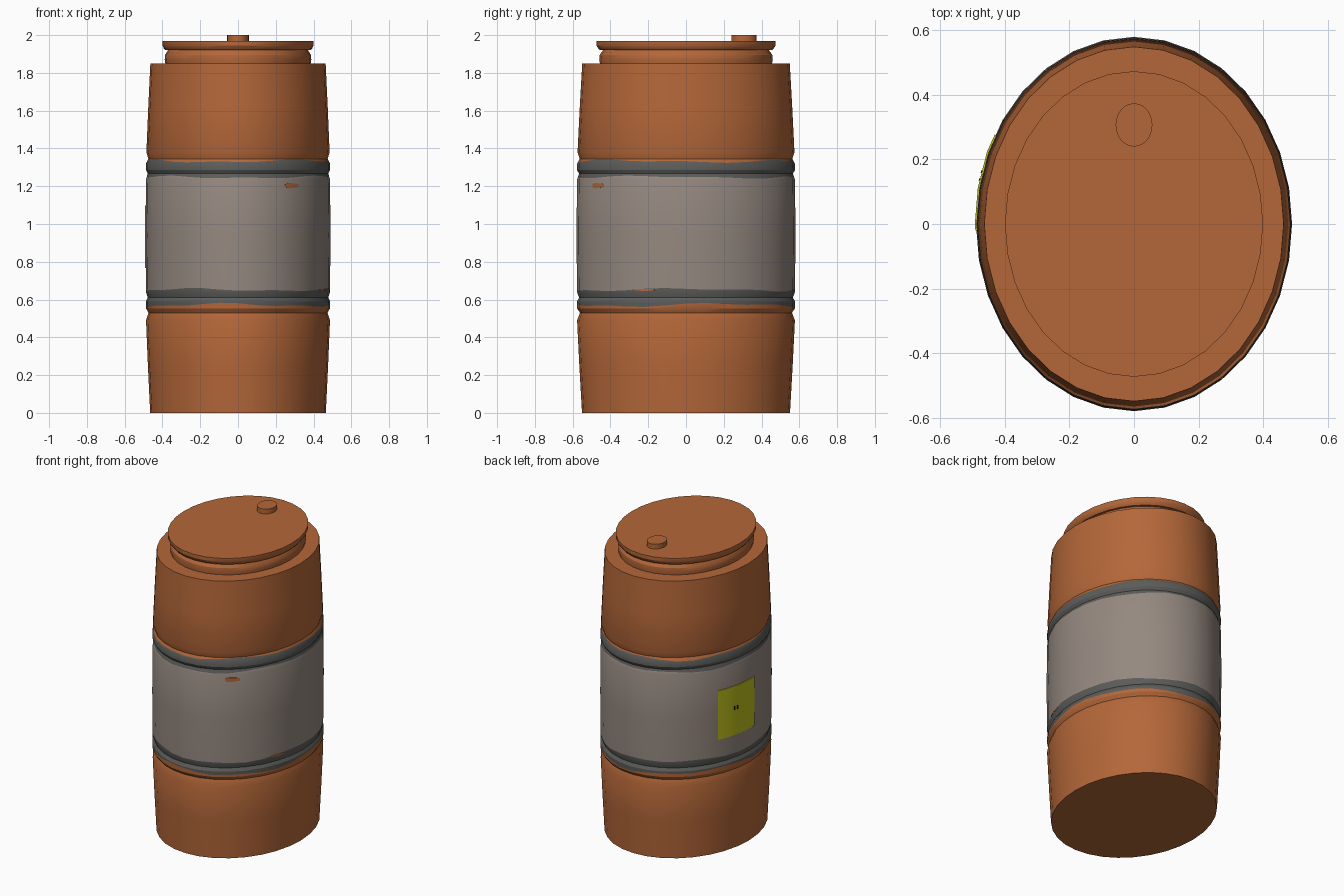
import bpy, bmesh, math

if "Cube" in bpy.data.objects:
    bpy.data.objects.remove(bpy.data.objects["Cube"])

SIDES = 32
RATIO = 1.184          # depth / width of the oval section
STEP = 2 * math.pi / SIDES


def material(name, rgb):
    lin = [((c / 255 + 0.055) / 1.055) ** 2.4 for c in rgb]
    m = bpy.data.materials.new(name)
    m.diffuse_color = (*lin, 1)
    m.use_nodes = True
    m.node_tree.nodes["Principled BSDF"].inputs["Base Color"].default_value = m.diffuse_color
    return m


orange = material("rust_orange", (180, 103, 57))
grey = material("warm_grey", (149, 137, 128))
dark = material("dark_grey", (92, 92, 90))
yellow = material("label_yellow", (190, 190, 30))
black = material("mark_black", (35, 35, 25))

# Barrel silhouette: height, half width
PROFILE = [(0, .465), (.25, .477), (.49, .487), (.53, .474), (.553, .487),
           (.59, .488), (.61, .478), (.64, .487), (.94, .490), (1.236, .487),
           (1.267, .478), (1.287, .488), (1.32, .487), (1.345, .475),
           (1.38, .485), (1.62, .475), (1.85, .464)]


def radius(z):
    for (z0, r0), (z1, r1) in zip(PROFILE, PROFILE[1:]):
        if z <= z1:
            return r0 + (r1 - r0) * (z - z0) / (z1 - z0)
    return PROFILE[-1][1]


def finish(bm, name, mats, smooth=True):
    bmesh.ops.recalc_face_normals(bm, faces=bm.faces)
    me = bpy.data.meshes.new(name)
    bm.to_mesh(me)
    bm.free()
    for m in mats:
        me.materials.append(m)
    ob = bpy.data.objects.new(name, me)
    bpy.context.collection.objects.link(ob)
    if smooth:
        bpy.context.view_layer.objects.active = ob
        ob.select_set(True)
        bpy.ops.object.shade_smooth_by_angle(angle=math.radians(28))
        ob.select_set(False)
    return ob


def lathe(name, rings, mats, sides=SIDES, ratio=RATIO, centre_y=0):
    """rings: (height function, radius function of height, material of the strip above)"""
    bm = bmesh.new()
    loops = []
    for zf, rf, _ in rings:
        loop = []
        for i in range(sides):
            a = 2 * math.pi * i / sides
            z = zf(a)
            r = rf(z)
            loop.append(bm.verts.new((r * math.cos(a), centre_y + r * ratio * math.sin(a), z)))
        loops.append(loop)
    for k in range(len(loops) - 1):
        for i in range(sides):
            j = (i + 1) % sides
            f = bm.faces.new((loops[k][i], loops[k][j], loops[k + 1][j], loops[k + 1][i]))
            f.material_index = rings[k][2]
    bm.faces.new(loops[0])
    bm.faces.new(loops[-1])
    return finish(bm, name, mats)


def simple_rings(points):
    return [(lambda a, z=z: z, lambda h, r=r: r, 0) for z, r in points]


# Barrel body, with worn wavy paint edges between the colours
def wavy(mid, amp, phase):
    return lambda a: mid + amp * (0.6 * math.sin(3 * a + phase) + 0.4 * math.sin(7 * a + 2 * phase))


edges = [(.571, wavy(.571, .013, 0.5), 1), (.652, wavy(.652, .010, 1.7), 2),
         (1.248, wavy(1.248, .009, 2.9), 1), (1.333, wavy(1.333, .010, 4.0), 0)]
rows = [(z, (lambda a, z=z: z), None) for z, _ in PROFILE] + edges
rows.sort(key=lambda row: row[0])
rings, current = [], 0
for z, zf, mat in rows:
    current = current if mat is None else mat
    rings.append((zf, radius, current))
lathe("barrel_body", rings, [orange, dark, grey])

# Neck and lid with an overhanging rim
lathe("neck", simple_rings([(1.84, .383), (1.87, .388), (1.895, .386), (1.925, .368)]), [orange])
lathe("lid", simple_rings([(1.92, .385), (1.93, .393), (1.945, .40), (1.968, .40)]), [orange])

# Filler cap
lathe("filler_cap", simple_rings([(1.96, .057), (2.0, .057)]), [orange], 24, 1.18, .307)


# Thin curved plates lying on the faceted wall
def wall_point(a, z, off):
    k = math.floor(a / STEP + 1e-6)
    t = a / STEP - k
    r = radius(z) + off
    c = [(math.cos(n * STEP), math.sin(n * STEP)) for n in (k, k + 1)]
    x, y = (c[0][n] * (1 - t) + c[1][n] * t for n in (0, 1))
    return (r * x, r * RATIO * y, z)


def plate(name, a0, a1, z0, z1, mat, off=.005, taper=0):
    a0, a1 = math.radians(a0), math.radians(a1)
    cols = [a0] + [n * STEP for n in range(-SIDES, SIDES + 1)
                   if a0 + .001 < n * STEP < a1 - .001] + [a1]
    bm = bmesh.new()
    sections = []
    for n, a in enumerate(cols):
        inset = taper if n in (0, len(cols) - 1) else 0
        sections.append([bm.verts.new(wall_point(a, z, o)) for z, o in
                         ((z0 + inset, -.003), (z0 + inset, off),
                          (z1 - inset, off), (z1 - inset, -.003))])
    for s, t in zip(sections, sections[1:]):
        for i in range(4):
            bm.faces.new((s[i], s[(i + 1) % 4], t[(i + 1) % 4], t[i]))
    bm.faces.new(sections[0])
    bm.faces.new(sections[-1])
    return finish(bm, name, [mat])


# Warning label on the left side with two small marks
plate("side_label", 151.5, 182, .768, 1.095, yellow)
for n, a in enumerate((163.5, 166)):
    plate(f"label_mark_{n + 1}", a, a + .7, .935, .96, black, .0065)

# Paint chips
plate("upper_paint_chip", -59, -49, 1.188, 1.218, orange, .002, .006)
plate("lower_paint_chip", -27.5, -17, .645, .657, orange, .002, .003)
